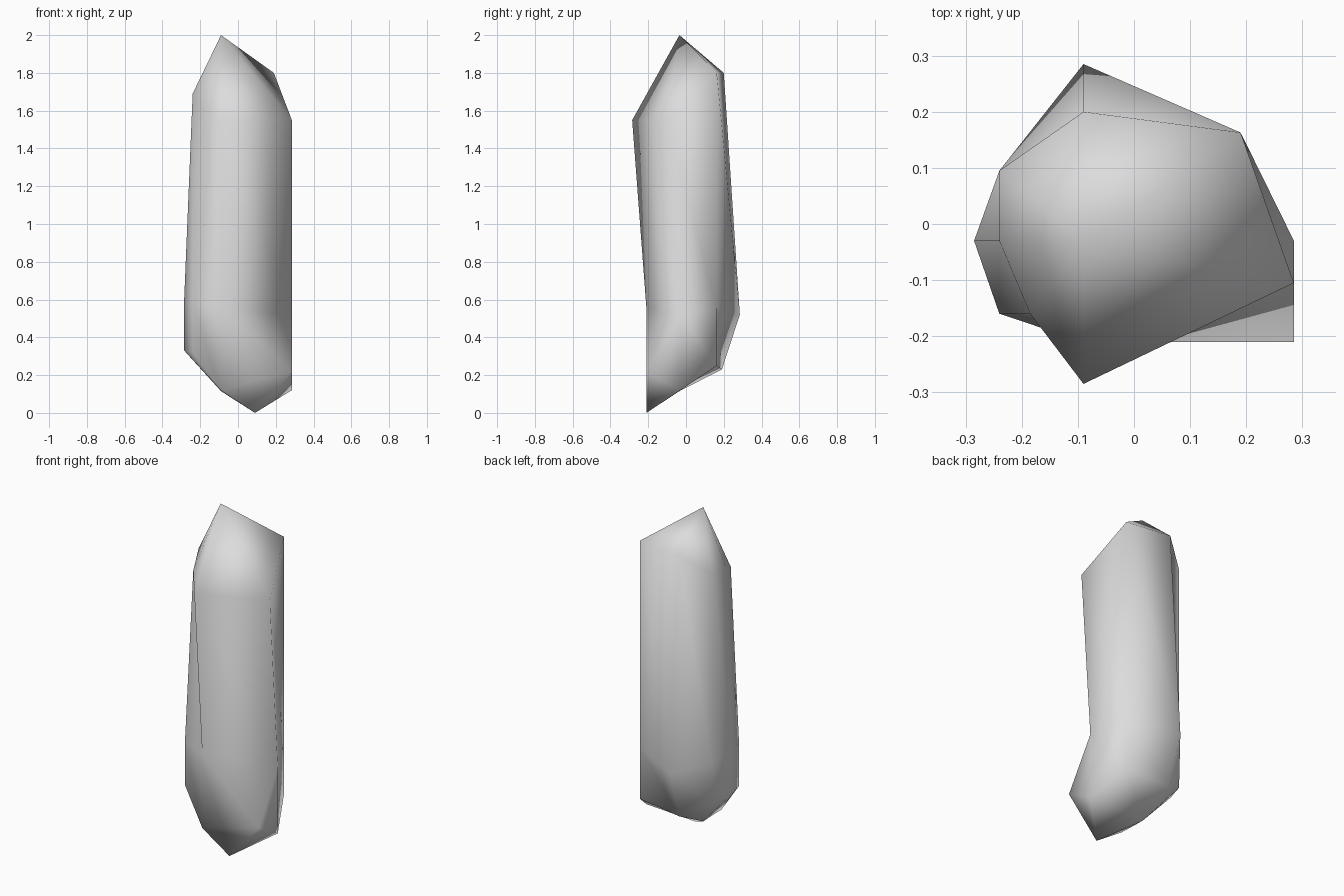
import bpy
import bmesh

# Remove the default cube only
default_cube = bpy.data.objects.get("Cube")
if default_cube:
    bpy.data.objects.remove(default_cube, do_unlink=True)


def make_material(name, colour):
    material = bpy.data.materials.new(name)
    material.use_nodes = True
    material.diffuse_color = colour
    material.node_tree.nodes["Principled BSDF"].inputs["Base Color"].default_value = colour
    return material


def add_ring(bm, points):
    return [bm.verts.new(point) for point in points]


def bridge_rings(bm, upper, lower):
    """Join two rings with triangles, all split along the same diagonal."""
    count = len(upper)
    for i in range(count):
        j = (i + 1) % count
        if upper[i] is not upper[j]:
            bm.faces.new((upper[i], lower[i], upper[j]))
        if lower[i] is not lower[j]:
            bm.faces.new((lower[i], lower[j], upper[j]))


def fan(bm, tip, ring, closed=True):
    """Join a tip to each neighbouring pair along a ring or strip."""
    pairs = list(zip(ring, ring[1:]))
    if closed:
        pairs.append((ring[-1], ring[0]))
    for first, second in pairs:
        bm.faces.new((tip, first, second))


bm = bmesh.new()

# Slanted shoulder: back, back side, side, front, other side corners in order
shoulder = add_ring(bm, [
    (-.09, .20, 1.8), (.19, .163, 1.8), (.285, -.105, 1.55),
    (-.09, -.285, 1.55), (-.185, -.16, 1.62),
    (-.24, -.03, 1.69), (-.24, .095, 1.69)])

# Waist where the shaft meets the broken base
waist = add_ring(bm, [
    (-.09, .285, .52), (.19, .163, .56), (.285, -.03, .515),
    (-.09, -.21, .56), (-.24, -.16, .58), (-.285, -.03, .6), (-.24, .095, .55)])

# Lower rim of the base, with one extra corner jutting forward
rim = add_ring(bm, [
    (-.09, .19, .23), (.19, .163, .25), (.285, -.03, .12), (.285, -.21, .22),
    (-.09, -.21, .12), (-.24, -.16, .32), (-.285, -.03, .33), (-.24, .095, .32)])

bridge_rings(bm, shoulder, waist)
# The side corner of the waist feeds two rim corners
waist.insert(3, waist[2])
bridge_rings(bm, waist, rim)

# Pointed top
top_tip = bm.verts.new((-.09, -.035, 2))
fan(bm, top_tip, shoulder)

# Underside with an off-centre lower point
low_tip = bm.verts.new((.09, -.21, 0))
under_centre = bm.verts.new((-.09, -.035, .115))
back, back_side, side, side_front, front, corner, far_side, far_back = rim
fan(bm, low_tip, [side, side_front, front], closed=False)
fan(bm, corner, [front, far_side], closed=False)
fan(bm, under_centre, [back, back_side, side, low_tip, front, far_side, far_back])

bmesh.ops.recalc_face_normals(bm, faces=bm.faces)
for face in bm.faces:
    face.smooth = True

mesh = bpy.data.meshes.new("crystal_shard")
bm.to_mesh(mesh)
bm.free()
mesh.materials.append(make_material("pale grey", (.72, .72, .72, 1)))

crystal = bpy.data.objects.new("crystal_shard", mesh)
bpy.context.collection.objects.link(crystal)
